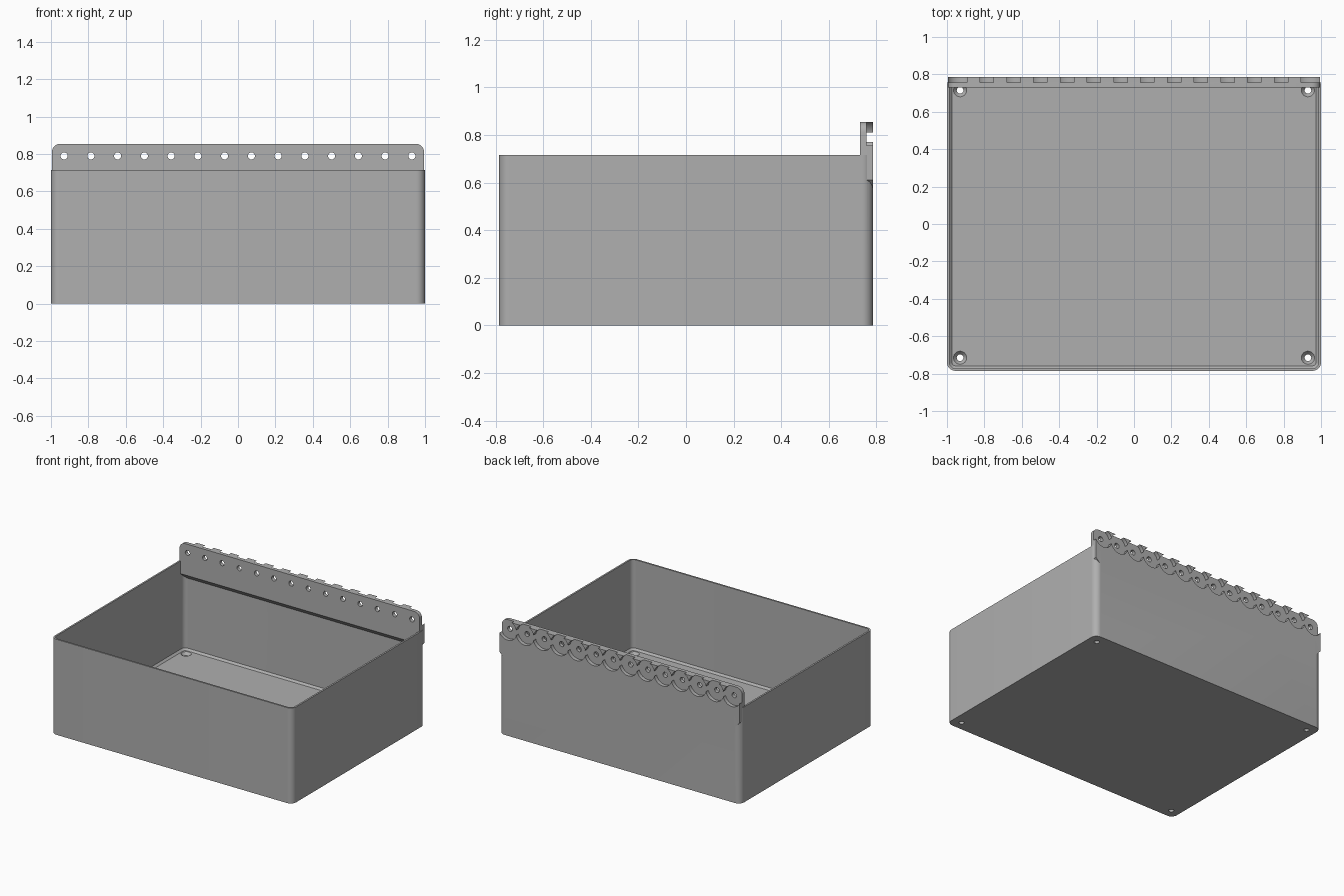
import bpy, bmesh
from math import cos, sin, pi, radians
from mathutils import Matrix

old = bpy.data.objects.get("Cube")
if old:
    bpy.data.objects.remove(old, do_unlink=True)

grey = bpy.data.materials.new("Plain grey")
grey.use_nodes = True
COLOUR = (0.43, 0.43, 0.43, 1)
grey.diffuse_color = COLOUR
grey.node_tree.nodes["Principled BSDF"].inputs["Base Color"].default_value = COLOUR

W, D, H = 1.0, 0.785, 0.715      # half width, half depth, rim height
WALL, FLOOR, RADIUS = 0.013, 0.04, 0.045
PLATE_IN, PLATE_OUT = 0.73, 0.757   # front and back of the hinge plate
TOP, HOLE_Z = 0.855, 0.79
HOLES, PITCH = 14, 0.143


def finish(name, bm):
    bmesh.ops.recalc_face_normals(bm, faces=bm.faces)
    mesh = bpy.data.meshes.new(name)
    bm.to_mesh(mesh)
    bm.free()
    mesh.materials.append(grey)
    obj = bpy.data.objects.new(name, mesh)
    bpy.context.collection.objects.link(obj)
    return obj


def loft(name, rings):
    """Closed solid through rings of equal point count."""
    bm = bmesh.new()
    loops = [[bm.verts.new(p) for p in ring] for ring in rings]
    n = len(loops[0])
    for a, b in zip(loops, loops[1:]):
        for i in range(n):
            j = (i + 1) % n
            bm.faces.new((a[i], a[j], b[j], b[i]))
    bm.faces.new(loops[0])
    bm.faces.new(loops[-1])
    return finish(name, bm)


def rounded(hx, hy, r, z, steps=10):
    pts = []
    for q, (sx, sy) in enumerate(((1, 1), (-1, 1), (-1, -1), (1, -1))):
        for k in range(steps + 1):
            a = (q + k / steps) * pi / 2
            pts.append((sx * (hx - r) + r * cos(a), sy * (hy - r) + r * sin(a), z))
    return pts


def cone(name, r1, r2, depth, centre, along_y=False, sides=40):
    bm = bmesh.new()
    turn = Matrix.Rotation(radians(90), 4, 'X') if along_y else Matrix()
    bmesh.ops.create_cone(bm, cap_ends=True, segments=sides, radius1=r1, radius2=r2,
                          depth=depth, matrix=Matrix.Translation(centre) @ turn)
    return finish(name, bm)


def boolean(target, tool, operation='DIFFERENCE'):
    """Apply the boolean at once and discard the tool."""
    mod = target.modifiers.new("cut", 'BOOLEAN')
    mod.operation, mod.solver, mod.object = operation, 'EXACT', tool
    dg = bpy.context.evaluated_depsgraph_get()
    dg.update()
    mesh = bpy.data.meshes.new_from_object(target.evaluated_get(dg))
    target.modifiers.clear()
    target.data = mesh
    bpy.data.objects.remove(tool, do_unlink=True)


# Open box with rounded corners and a bevelled inner floor edge
box = loft("open_box", [rounded(W, D, RADIUS, z) for z in (0, H)])
iw, idp, ir, bev = W - WALL, D - WALL, RADIUS - WALL, 0.014
boolean(box, loft("hollow", [rounded(iw - bev, idp - bev, ir - bev, FLOOR),
                             rounded(iw, idp, ir, FLOOR + bev),
                             rounded(iw, idp, ir, 1.2)]))

# Hinge rail: thick strip with a sloping underside
side = [(PLATE_IN, TOP + 0.05), (PLATE_IN, 0.62), (D, 0.565), (D, TOP + 0.05)]
rail = loft("hinge_rail", [[(x, y, z) for y, z in side] for x in (-1.1, 1.1)])

# Trim the rail to rounded top corners and sloping ends
end, r = 0.995, 0.045
half = [(end - 0.06, 0.55), (end, 0.61)]
half += [(end - r + r * cos(a), TOP - r + r * sin(a))
         for a in (k * pi / 16 for k in range(9))]
outline = half + [(-x, z) for x, z in reversed(half)]
boolean(rail, loft("trim", [[(x, y, z) for x, z in outline] for y in (0.6, 0.9)]),
        'INTERSECT')

# Row of pin holes, each with a wide recess at the back
for i in range(HOLES):
    x = (i - (HOLES - 1) / 2) * PITCH
    boolean(rail, cone("recess", 0.0745, 0.0745, 0.1, (x, PLATE_OUT + 0.05, HOLE_Z), True))
    boolean(rail, cone("pin", 0.019, 0.019, 0.3, (x, PLATE_IN, HOLE_Z), True, 24))

boolean(box, rail, 'UNION')

# Countersunk screw holes in the floor corners
for x in (-0.93, 0.93):
    for y in (-0.715, 0.715):
        boolean(box, cone("screw", 0.018, 0.018, 0.3, (x, y, 0), sides=24))
        boolean(box, cone("sink", 0.018, 0.036, 0.022, (x, y, FLOOR - 0.01), sides=24))

box.name = "open_box_with_hinge_rail"
bpy.context.view_layer.objects.active = box
box.select_set(True)
bpy.ops.object.shade_smooth_by_angle(angle=radians(30))
